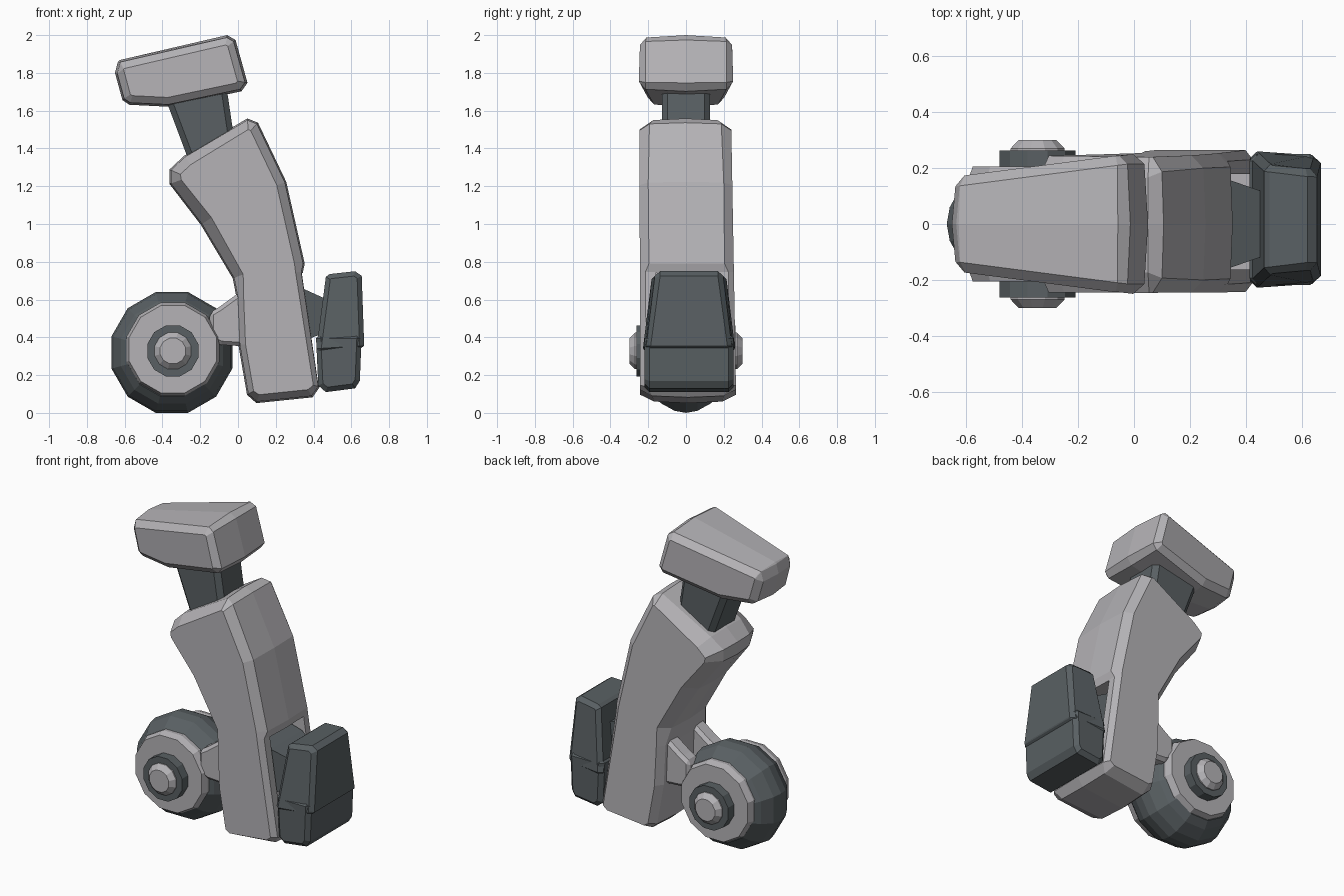
import bpy, bmesh, math
from mathutils import Vector

cube = bpy.data.objects.get("Cube")
if cube:
    bpy.data.objects.remove(cube, do_unlink=True)


def material(name, color):
    m = bpy.data.materials.new(name)
    m.use_nodes = True
    m.diffuse_color = color
    bsdf = next(n for n in m.node_tree.nodes if n.type == 'BSDF_PRINCIPLED')
    bsdf.inputs["Base Color"].default_value = color
    bsdf.inputs["Roughness"].default_value = 0.7
    return m


GRAY = material("light_gray", (0.46, 0.45, 0.47, 1))
DARK = material("dark_slate", (0.10, 0.117, 0.125, 1))


def offset(profile, amounts):
    """Move each point of a counter-clockwise profile inwards (mitred)."""
    result = []
    for i, p in enumerate(profile):
        p = Vector(p)
        a = (p - Vector(profile[i - 1])).normalized()
        b = (Vector(profile[(i + 1) % len(profile)]) - p).normalized()
        na, nb = Vector((-a.y, a.x)), Vector((-b.y, b.x))
        result.append(p + (na + nb) * amounts[i] / (1 + na.dot(nb)))
    return result


def loft(name, rings, mat):
    """Solid through equal rings of 3D points, closed at both ends."""
    bm = bmesh.new()
    loops = [[bm.verts.new(p) for p in ring] for ring in rings]
    n = len(loops[0])
    for a, b in zip(loops, loops[1:]):
        for i in range(n):
            j = (i + 1) % n
            bm.faces.new((a[i], a[j], b[j], b[i]))
    bm.faces.new(loops[0])
    bm.faces.new(loops[-1])
    bmesh.ops.recalc_face_normals(bm, faces=bm.faces)
    mesh = bpy.data.meshes.new(name)
    bm.to_mesh(mesh)
    bm.free()
    mesh.materials.append(mat)
    obj = bpy.data.objects.new(name, mesh)
    bpy.context.collection.objects.link(obj)
    return obj


def prism(name, profile, width, mat, bevel=0.0, y0=0.0, crown=0.0):
    """Side profile (x, z), counter-clockwise, spread across y; width(x, z) is
    the half width, crown swells the middle section."""
    middle = offset(profile, [-crown] * len(profile))
    rings = [[(x, y0 + side * width(x, z), z) for x, z in points]
             for side, points in ((-1, profile), (0, middle), (1, profile))]
    obj = loft(name, rings, mat)
    if bevel:
        mod = obj.modifiers.new("chamfer", 'BEVEL')
        mod.width = bevel
        mod.segments = 1
        mod.limit_method = 'ANGLE'
        mod.angle_limit = math.radians(55)
        mod.use_clamp_overlap = False
    return obj


def lathe(name, rings, center, mat, sides=12):
    """Faceted solid of (y, radius) rings around the axle."""
    angles = [2 * math.pi * (i + 0.5) / sides for i in range(sides)]
    return loft(name, [[(center[0] + r * math.cos(a), y, center[1] + r * math.sin(a))
                        for a in angles] for y, r in rings], mat)


# Top block, narrowing towards -x
prism("top_block",
      [(-0.60, 1.665), (-0.57, 1.645), (-0.37, 1.635), (0.01, 1.715), (0.035, 1.75),
       (-0.025, 1.965), (-0.06, 1.985), (-0.62, 1.855), (-0.645, 1.83)],
      lambda x, z: 0.25 + 0.13 * min(x + 0.02, 0), GRAY, 0.035, crown=0.014)

# Dark neck
prism("neck", [(-0.24, 1.28), (-0.02, 1.45), (-0.06, 1.72), (-0.39, 1.68)],
      lambda x, z: 0.128, DARK, 0.03)

# Bent body: rim points as x, z, half width of the rim, inset of the side face
RIM = [(-0.355, 1.285, 0.13, 0.05), (-0.355, 1.215, 0.13, 0.055), (-0.19, 1.0, 0.14, 0.06),
       (-0.02, 0.715, 0.17, 0.05), (0.0, 0.61, 0.2, 0.03), (0.01, 0.36, 0.2, 0.03),
       (0.055, 0.10, 0.2, 0.03), (0.10, 0.06, 0.18, 0.035), (0.39, 0.09, 0.19, 0.035),
       (0.425, 0.14, 0.22, 0.025), (0.335, 0.745, 0.22, 0.03), (0.345, 0.79, 0.2, 0.045),
       (0.248, 1.22, 0.2, 0.045), (0.10, 1.53, 0.19, 0.045), (0.05, 1.55, 0.17, 0.045),
       (-0.28, 1.355, 0.15, 0.05)]
outline = [(x, z) for x, z, w, d in RIM]
face = offset(outline, [d for x, z, w, d in RIM])
ridge = offset(outline, [-0.008] * len(RIM))


def body_y(side, half, z):
    return side * half + 0.01 * (1.2 - z)


def face_ring(side):
    return [(x, body_y(side, 0.247 + 0.008 * (1 - z), z), z) for x, z in face]


def rim_ring(side):
    return [(x, body_y(side, w, z), z) for x, z, w, d in RIM]


body = loft("body", [face_ring(-1), rim_ring(-1), [(x, body_y(0, 0, z), z) for x, z in ridge],
                     rim_ring(1), face_ring(1)], GRAY)

# Open recess low on the +x side of the body
cutter = prism("recess_cutter", [(0.33, 0.17), (0.6, 0.17), (0.6, 0.74), (0.25, 0.74)],
               lambda x, z: 0.17, GRAY, y0=0.008)
cutter.hide_render = True
cut = body.modifiers.new("recess", 'BOOLEAN')
cut.operation = 'DIFFERENCE'
cut.solver = 'EXACT'
cut.object = cutter
bpy.context.view_layer.objects.active = body
bpy.ops.object.modifier_apply(modifier=cut.name)
bpy.data.objects.remove(cutter, do_unlink=True)

# Dark pack on the +x side with its mount
prism("pack_mount", [(0.28, 0.38), (0.34, 0.38), (0.45, 0.42), (0.45, 0.61), (0.34, 0.66), (0.25, 0.68)],
      lambda x, z: 0.165 - 0.35 * max(x - 0.32, 0), DARK)
prism("pack_upper",
      [(0.412, 0.315), (0.655, 0.33), (0.668, 0.36), (0.655, 0.725), (0.62, 0.75), (0.485, 0.735), (0.465, 0.72)],
      lambda x, z: 0.249 - 0.14 * max(z - 0.35, 0) - 0.12 * max(x - 0.5, 0), DARK, 0.025, y0=0.016)
prism("pack_lower",
      [(0.412, 0.42), (0.425, 0.145), (0.465, 0.11), (0.62, 0.13), (0.645, 0.17), (0.655, 0.42)],
      lambda x, z: 0.235, DARK, 0.025, y0=0.016)

# Wheel
AXLE = (-0.35, 0.32)
lathe("tyre", [(-0.17, 0.24), (-0.13, 0.28), (-0.06, 0.32), (0, 0.331),
               (0.06, 0.32), (0.13, 0.28), (0.17, 0.24)], AXLE, DARK)

HUB = (-0.345, 0.328)
for side, label in ((1, "back"), (-1, "front")):
    def ring(points):
        return [(side * y, r) for y, r in points]
    lathe(label + "_wheel_disc", ring([(0.10, 0.25), (0.165, 0.255), (0.205, 0.24)]), (-0.345, 0.337), GRAY)
    lathe(label + "_hub", ring([(0.19, 0.14), (0.263, 0.14)]), HUB, DARK)
    lathe(label + "_hub_cap", ring([(0.24, 0.1), (0.27, 0.1), (0.3, 0.07)]), HUB, GRAY)
    # Arm joining the wheel disc to the body
    prism(label + "_wheel_arm",
          [(-0.15, 0.39), (-0.09, 0.36), (0.08, 0.35), (0.08, 0.64), (0.01, 0.64), (-0.1, 0.56), (-0.15, 0.53)],
          lambda x, z: 0.055, GRAY, 0.02, y0=side * 0.13)
